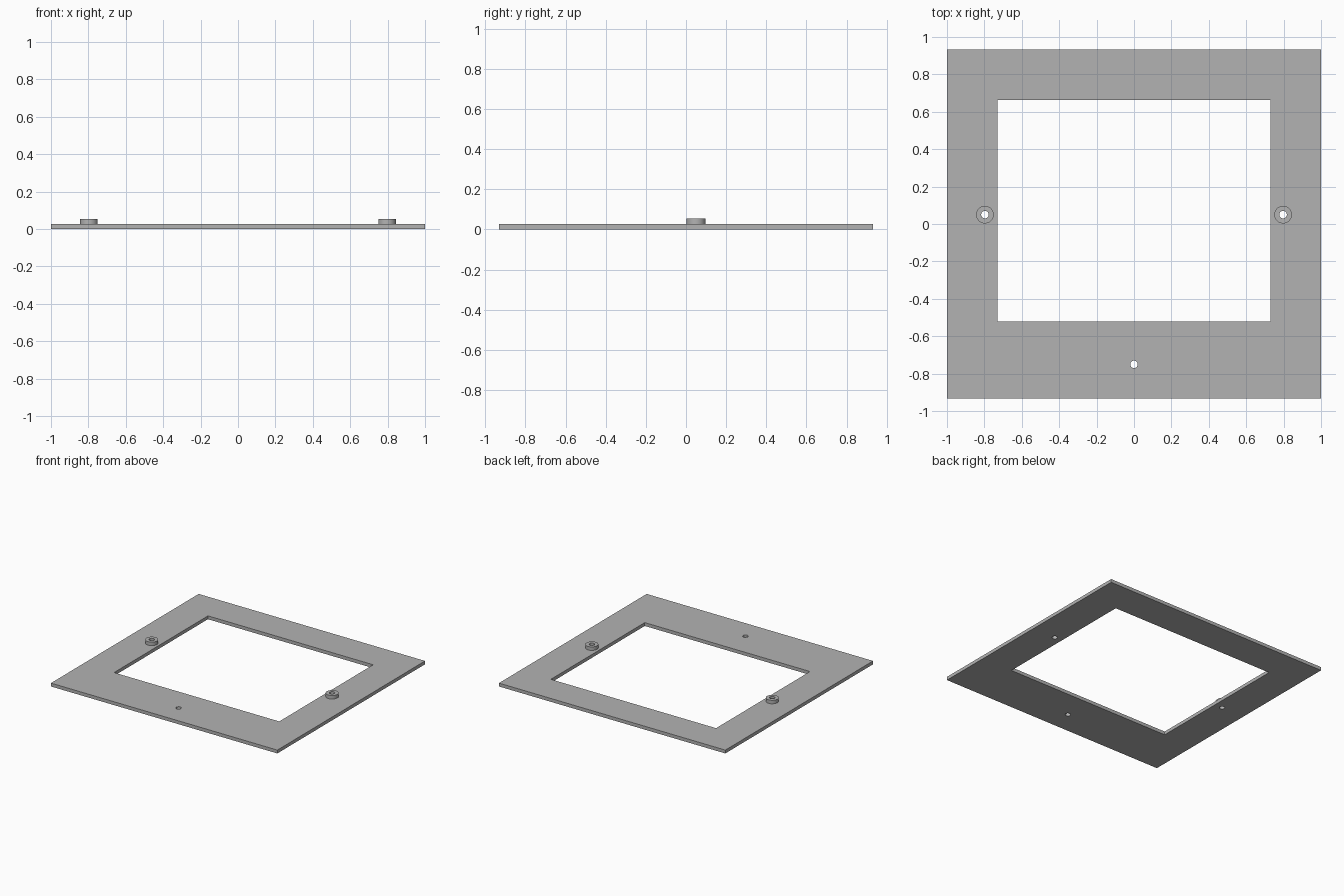
import bpy, bmesh
from math import cos, sin, pi, radians

cube = bpy.data.objects.get("Cube")
if cube:
    bpy.data.objects.remove(cube)

grey = bpy.data.materials.new("plain_grey")
grey.use_nodes = True
colour = (0.45, 0.45, 0.45, 1)
grey.diffuse_color = colour
grey.node_tree.nodes["Principled BSDF"].inputs["Base Color"].default_value = colour

PLATE_TOP = 0.027
BOSS_TOP = 0.055
HOLE_R = 0.02
BOSS_R = 0.047


def rectangle(x, y0, y1):
    return [(-x, y0), (x, y0), (x, y1), (-x, y1)]


def circle(cx, cy, r, sides=48):
    return [(cx + r * cos(2 * pi * i / sides), cy + r * sin(2 * pi * i / sides))
            for i in range(sides)]


def extruded(name, outlines, z0, z1):
    """Fill the first outline, cut the others out of it, and extrude it from z0 to z1."""
    curve = bpy.data.curves.new(name + "_profile", "CURVE")
    curve.dimensions = "2D"
    curve.fill_mode = "BOTH"
    curve.extrude = (z1 - z0) / 2
    for points in outlines:
        spline = curve.splines.new("POLY")
        spline.points.add(len(points) - 1)
        for point, (x, y) in zip(spline.points, points):
            point.co = (x, y, 0, 1)
        spline.use_cyclic_u = True
    profile = bpy.data.objects.new(name + "_profile", curve)
    mesh = bpy.data.meshes.new_from_object(profile)
    bpy.data.objects.remove(profile)

    # Weld the caps to the walls and merge flat faces
    bm = bmesh.new()
    bm.from_mesh(mesh)
    bmesh.ops.remove_doubles(bm, verts=bm.verts, dist=0.0001)
    bmesh.ops.translate(bm, verts=bm.verts, vec=(0, 0, (z0 + z1) / 2))
    bmesh.ops.recalc_face_normals(bm, faces=bm.faces)
    bm.to_mesh(mesh)
    bm.free()
    mesh.name = name
    mesh.materials.clear()
    mesh.materials.append(grey)

    obj = bpy.data.objects.new(name, mesh)
    bpy.context.collection.objects.link(obj)
    bpy.ops.object.select_all(action="DESELECT")
    obj.select_set(True)
    bpy.context.view_layer.objects.active = obj
    bpy.ops.object.shade_smooth_by_angle(angle=radians(30))
    return obj


# Positions of the two raised bosses
bosses = {"left_boss": (0.797, 0.05), "right_boss": (-0.797, 0.05)}

# Flat frame with its window, boss holes and front screw hole
holes = [circle(x, y, HOLE_R) for x, y in bosses.values()]
extruded("frame_plate",
         [rectangle(1, -0.932, 0.932), rectangle(0.73, -0.522, 0.663),
          circle(0, -0.75, HOLE_R)] + holes,
         0, PLATE_TOP)

# Ring bosses standing on the side rails
for name, (x, y) in bosses.items():
    extruded(name, [circle(x, y, BOSS_R), circle(x, y, HOLE_R)], PLATE_TOP, BOSS_TOP)
